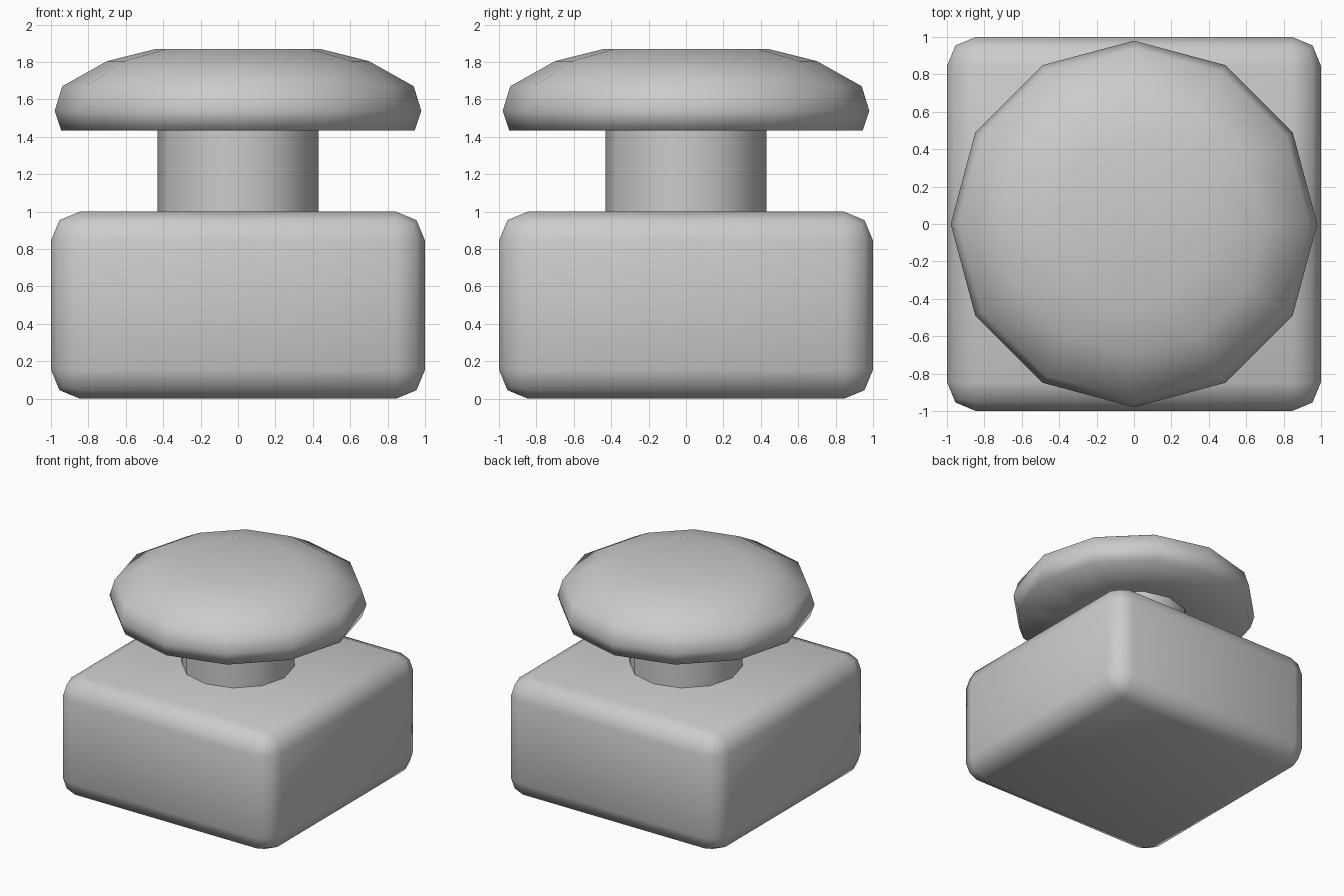
import bpy
import bmesh
from math import cos, sin, tau, radians

cube = bpy.data.objects.get("Cube")
if cube:
    bpy.data.objects.remove(cube, do_unlink=True)

grey = bpy.data.materials.new("light grey")
grey.use_nodes = True
colour = (0.6, 0.6, 0.6, 1)
grey.diffuse_color = colour
grey.node_tree.nodes["Principled BSDF"].inputs["Base Color"].default_value = colour

SIDES = 12


def finish(name, bm, angle):
    bmesh.ops.recalc_face_normals(bm, faces=bm.faces)
    mesh = bpy.data.meshes.new(name)
    bm.to_mesh(mesh)
    bm.free()
    mesh.materials.append(grey)
    obj = bpy.data.objects.new(name, mesh)
    bpy.context.collection.objects.link(obj)
    bpy.ops.object.select_all(action="DESELECT")
    obj.select_set(True)
    bpy.context.view_layer.objects.active = obj
    bpy.ops.object.shade_smooth_by_angle(angle=radians(angle))
    return obj


def lathe(name, profile, angle):
    """Turn a (radius, height) profile around z and cap both ends."""
    bm = bmesh.new()
    rings = [[bm.verts.new((r * cos(tau * i / SIDES), r * sin(tau * i / SIDES), z))
              for i in range(SIDES)] for r, z in profile]
    for low, high in zip(rings, rings[1:]):
        for i in range(SIDES):
            j = (i + 1) % SIDES
            bm.faces.new((low[i], low[j], high[j], high[i]))
    bm.faces.new(rings[0])
    bm.faces.new(rings[-1])
    return finish(name, bm, angle)


# Square base with rounded edges
bm = bmesh.new()
bmesh.ops.create_cube(bm, size=2)
for v in bm.verts:
    v.co.z = 0.5 + v.co.z / 2
bmesh.ops.bevel(bm, geom=bm.edges[:], offset=0.155, segments=2,
                profile=0.5, affect="EDGES")
finish("base", bm, 60)

# Stem
lathe("stem", [(0.43, 0.98), (0.43, 1.45)], 40)

# Domed push button
lathe("button_cap", [(0.43, 1.435), (0.945, 1.435), (0.98, 1.54), (0.94, 1.67),
                     (0.70, 1.805), (0.44, 1.87)], 180)
